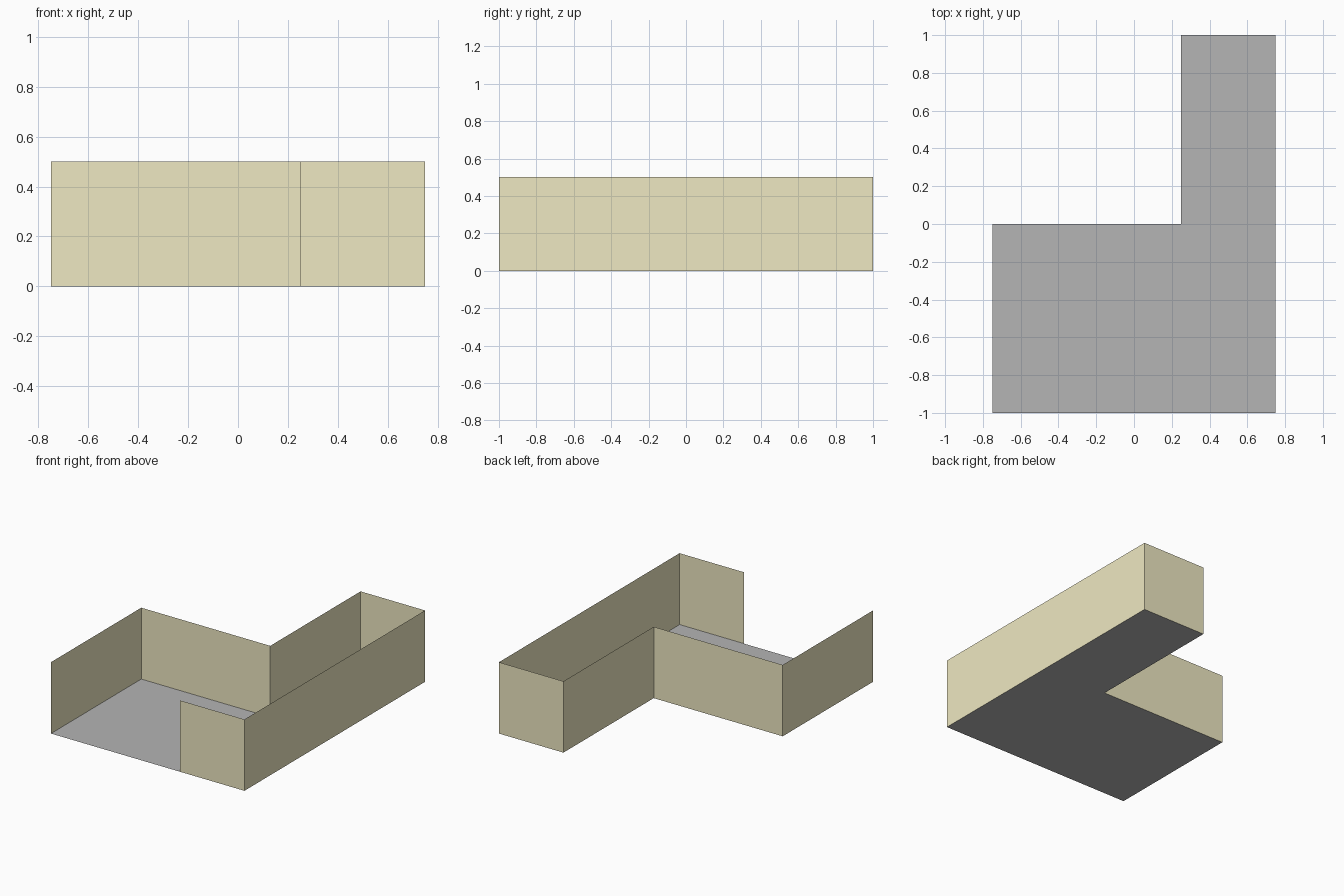
import bpy

if "Cube" in bpy.data.objects:
    bpy.data.objects.remove(bpy.data.objects["Cube"])

HEIGHT = 0.5


def material(name, rgb):
    mat = bpy.data.materials.new(name)
    mat.diffuse_color = (*rgb, 1.0)
    mat.use_nodes = True
    mat.node_tree.nodes["Principled BSDF"].inputs["Base Color"].default_value = mat.diffuse_color
    return mat


def sheet(name, verts, faces, mat):
    mesh = bpy.data.meshes.new(name)
    mesh.from_pydata(verts, [], faces)
    mesh.materials.append(mat)
    obj = bpy.data.objects.new(name, mesh)
    bpy.context.collection.objects.link(obj)
    return obj


# L-shaped outline, counter-clockwise, starting at the inner end of the front opening
outline = [(0.25, -1), (0.75, -1), (0.75, 1), (0.25, 1),
           (0.25, 0), (-0.75, 0), (-0.75, -1)]
n = len(outline)
base = [(x, y, 0) for x, y in outline]
top = [(x, y, HEIGHT) for x, y in outline]

# Floor sheet
sheet("floor", base, [range(n)], material("floor_grey", (0.46, 0.46, 0.46)))

# Thin walls around the outline, left open along the front
walls = [(i, i + 1, n + i + 1, n + i) for i in range(n - 1)]
sheet("walls", base + top, walls, material("wall_cream", (0.86, 0.81, 0.54)))
